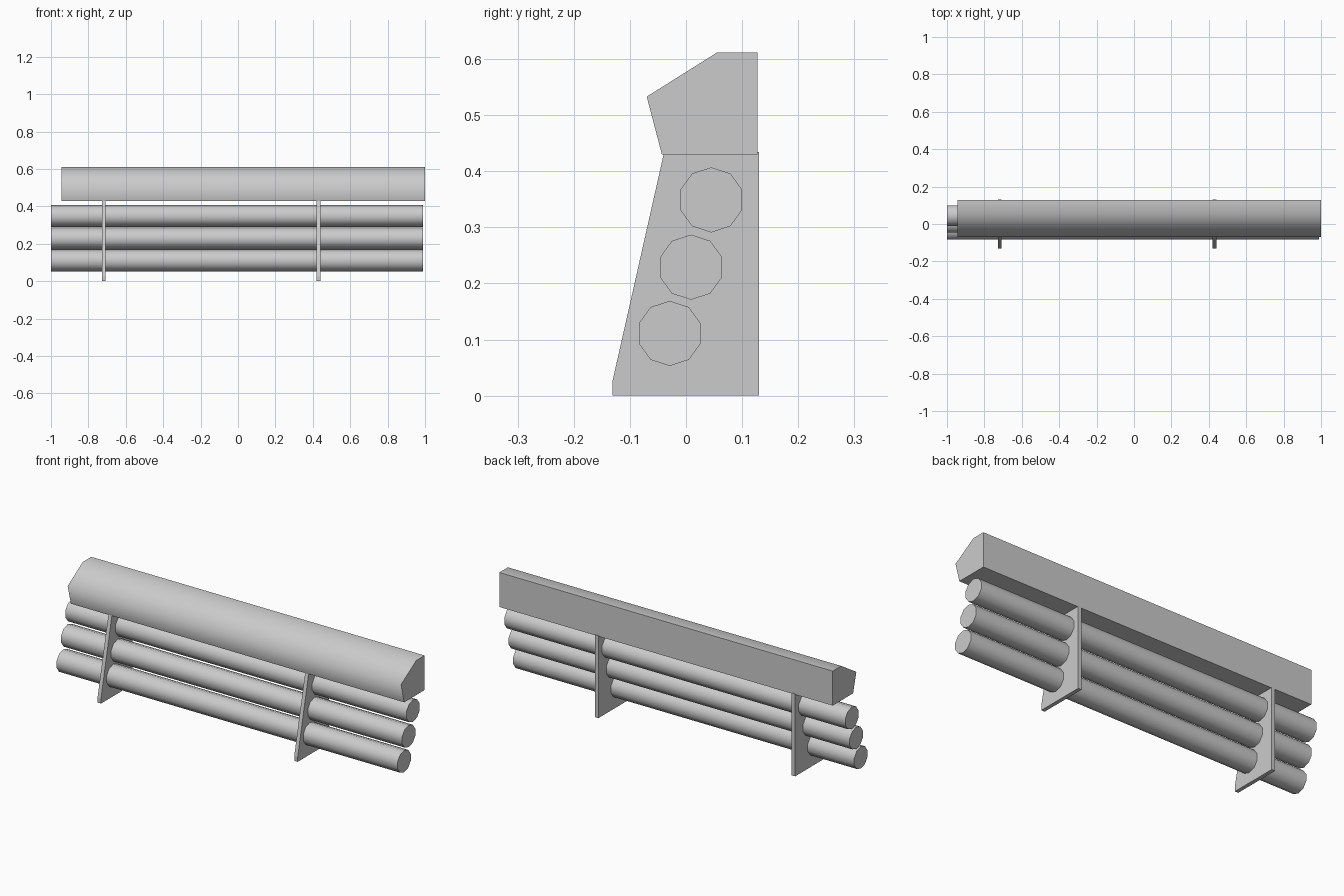
import bpy, bmesh
from math import radians, sin, cos, tau

if "Cube" in bpy.data.objects:
    bpy.data.objects.remove(bpy.data.objects["Cube"])


def extrude_x(name, profile, x0, x1, smooth_angle=0):
    """Extrude a (y, z) outline along x; edges flatter than smooth_angle stay smooth."""
    bm = bmesh.new()
    face = bm.faces.new([bm.verts.new((x0, y, z)) for y, z in profile])
    ext = bmesh.ops.extrude_face_region(bm, geom=[face], use_keep_orig=True)
    for v in ext["geom"]:
        if isinstance(v, bmesh.types.BMVert):
            v.co.x = x1
    bmesh.ops.recalc_face_normals(bm, faces=bm.faces[:])
    for f in bm.faces:
        f.smooth = smooth_angle > 0
    for e in bm.edges:
        e.smooth = e.calc_face_angle(0) < radians(smooth_angle)
    mesh = bpy.data.meshes.new(name)
    bm.to_mesh(mesh)
    bm.free()
    obj = bpy.data.objects.new(name, mesh)
    bpy.context.collection.objects.link(obj)
    return obj


# Top beam with softly shaded front and sharp back, underside and ends
beam = [(-0.043, 0.430), (0.127, 0.430), (0.127, 0.612), (0.056, 0.612), (-0.070, 0.533)]
extrude_x("top_beam", beam, -0.945, 1.0, 74)

# Two thin slanted support plates
plate = [(-0.131, 0), (0.130, 0), (0.130, 0.434), (-0.039, 0.434), (-0.131, 0.026)]
for side, x in (("left", -0.718), ("right", 0.430)):
    extrude_x(f"{side}_support_plate", plate, x - 0.01, x + 0.01)

# Three ten-sided rails stepping back as they rise
R, SIDES = 0.058, 10
for level, y, z in (("lower", -0.029, 0.111), ("middle", 0.009, 0.229), ("upper", 0.045, 0.349)):
    ring = [(y + R * sin(tau * i / SIDES), z + R * cos(tau * i / SIDES)) for i in range(SIDES)]
    extrude_x(f"{level}_rail", ring, -1.0, 0.99, 45)
